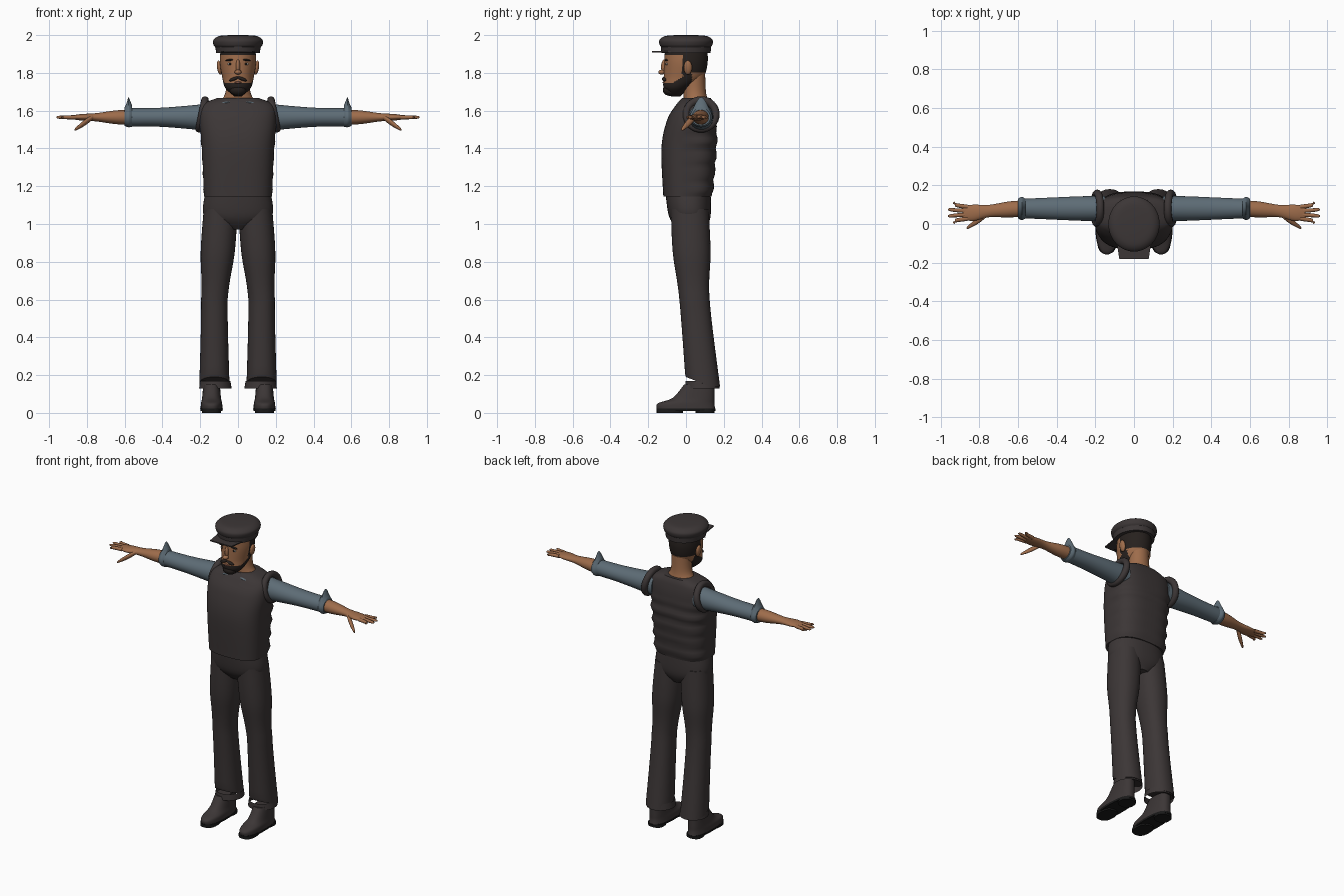
import bpy, bmesh, math
from mathutils import Matrix, Vector

cube = bpy.data.objects.get("Cube")
if cube:
    bpy.data.objects.remove(cube, do_unlink=True)


def material(name, *rgb):
    mat = bpy.data.materials.new(name)
    mat.use_nodes = True
    mat.diffuse_color = (*rgb, 1)
    bsdf = mat.node_tree.nodes["Principled BSDF"]
    bsdf.inputs["Base Color"].default_value = (*rgb, 1)
    bsdf.inputs["Roughness"].default_value = .8
    return mat


CLOTH = material("dark_cloth", .045, .037, .037)
SKIN = material("skin", .34, .15, .07)
SHIRT = material("slate_shirt", .11, .15, .18)
HAIR = material("dark_hair", .02, .015, .013)
SOLE = material("black_sole", .01, .01, .01)
WHITE = material("eye_white", .5, .47, .43)
LIP = material("lip", .22, .09, .06)

parts = []
ARM_Y, ARM_Z = .08, 1.565
ARM = (ARM_Y, ARM_Z)
SHOE_X = .14


def finish(name, bm, materials, mirror):
    bmesh.ops.recalc_face_normals(bm, faces=bm.faces)
    mesh = bpy.data.meshes.new(name)
    bm.to_mesh(mesh)
    bm.free()
    for mat in materials:
        mesh.materials.append(mat)
    ob = bpy.data.objects.new(name, mesh)
    bpy.context.collection.objects.link(ob)
    if mirror:
        ob.modifiers.new("mirror", 'MIRROR').use_mirror_merge = False
    parts.append(ob)
    return ob


def catmull_rom(a, b, c, d, t):
    return b + t / 2 * (c - a + t * (2 * a - 5 * b + 4 * c - d + t * (3 * (b - c) + d - a)))


def smooth_rings(rings, steps):
    """Insert in-between cross-sections along a smooth curve."""
    rings = [Vector((*ring, 0)[:4]) for ring in rings]
    padded = [rings[0], *rings, rings[-1]]
    result = []
    for quad in zip(padded, padded[1:], padded[2:], padded[3:]):
        result += [catmull_rom(*quad, step / steps) for step in range(steps)]
    return result + [rings[-1]]


def loft(name, rings, *materials, at=(0, 0), along_x=False, sides=48, steps=6,
         power=2, mirror=False, caps=True, warp=None):
    """Skin rings of (position, radius, radius, optional shift in y)."""
    bm = bmesh.new()
    loops = []
    for position, width, depth, shift in smooth_rings(rings, steps):
        loop = []
        for k in range(sides):
            angle = math.tau * k / sides
            c, s = math.cos(angle), math.sin(angle)
            a = at[0] + width * math.copysign(abs(c) ** (2 / power), c)
            b = at[1] + depth * math.copysign(abs(s) ** (2 / power), s)
            co = Vector((position, a + shift, b) if along_x else (a, b + shift, position))
            if warp:
                warp(co)
            loop.append(bm.verts.new(co))
        loops.append(loop)
    for low, high in zip(loops, loops[1:]):
        for k in range(sides):
            bm.faces.new((low[k - 1], low[k], high[k], high[k - 1]))
    if caps:
        bm.faces.new(loops[0])
        bm.faces.new(loops[-1])
    return finish(name, bm, materials, mirror)


def blob(name, location, size, mat, tilt=0, mirror=True):
    bm = bmesh.new()
    matrix = (Matrix.Translation(location) @ Matrix.Rotation(tilt, 4, 'Y')
              @ Matrix.Diagonal((*size, 1)))
    bmesh.ops.create_uvsphere(bm, u_segments=16, v_segments=10, radius=1, matrix=matrix)
    return finish(name, bm, [mat], mirror)


def clamp(value):
    return max(0, min(1, value))


# Trousers: seat, legs that close in at the hips with slanted hems, loose cuffs
def leg_shape(co):
    co.z += .05 * clamp(1 - co.y / .13) * clamp((.2 - co.z) / .06)
    co.x -= .07 * max(0, co.z - .6)


loft("trouser_seat", [(.97, .06, .07, .03), (1.04, .18, .11, .02), (1.18, .17, .12, .01)],
     CLOTH, power=2.3)
loft("trouser_legs", [(.14, .08, .09, .09), (.6, .07, .08, .045), (.85, .09, .1, .03),
                      (1.08, .09, .1, .02)],
     CLOTH, at=(.125, 0), power=2.2, mirror=True, warp=leg_shape, steps=10)
loft("trouser_cuffs", [(.13, .086, .092), (.17, .08, .088)], CLOTH,
     at=(.12, .086), mirror=True, caps=False)

# Shoes with soles, toe pads and heels
loft("shoe_uppers", [(.02, .058, .155), (.05, .056, .15), (.08, .05, .11, .04),
                     (.15, .044, .08, .07)],
     CLOTH, at=(SHOE_X, 0), power=2.4, mirror=True)
loft("shoe_soles", [(.01, .058, .155), (.022, .06, .157)], SOLE,
     at=(SHOE_X, 0), steps=1, power=2.4, mirror=True)
for name, y, length in (("shoe_toe_pads", -.085, .07), ("shoe_heels", .1, .05)):
    loft(name, [(0, .05, length), (.02, .05, length)], SOLE,
         at=(SHOE_X, y), steps=1, power=2.5, mirror=True)


# Padded vest with soft folds on the sides and back, and thick rolled armholes
def folds(co):
    fade = clamp((co.y + .03) * 10) * clamp((1.55 - co.z) * 10)
    amount = .005 * fade * math.sin(co.z * 75 + 5 * abs(co.x))
    co.y += amount
    co.x *= 1 + 5 * amount


loft("vest", [(1.145, .18, .13, .01), (1.4, .192, .146, .016), (1.55, .204, .13, .03),
              (1.63, .188, .1, .047), (1.667, .11, .076, .055)],
     CLOTH, sides=64, steps=10, power=2.8, warp=folds)
for side, sign in (("left", 1), ("right", -1)):
    bpy.ops.mesh.primitive_torus_add(
        major_radius=.078, minor_radius=.02, major_segments=32,
        location=(sign * .19, ARM_Y, 1.58), rotation=(0, sign * 1.37, 0))
    armhole = bpy.context.object
    armhole.name = side + "_vest_armhole"
    armhole.data.materials.append(CLOTH)
    parts.append(armhole)
blob("shirt_collar_points", (.065, -.03, 1.642), (.034, .014, .007), SHIRT, .15)


# Sleeves and rolled cuffs, each with an upstanding flap
def flap(co):
    height = max(0, (co.z - ARM_Z) / .05)
    co.z += .04 * height ** 5 * clamp(1 - abs(co.x - .58) / .03)


loft("shirt_sleeves", [(.15, .066, .073), (.28, .063, .06), (.42, .057, .05), (.58, .05, .048)],
     SHIRT, at=ARM, along_x=True, mirror=True)
loft("sleeve_cuffs", [(.56, .05, .05), (.58, .06, .053), (.6, .05, .045)],
     SHIRT, at=ARM, along_x=True, mirror=True, warp=flap)

# Forearms and palms
loft("forearms_and_palms", [(.57, .042, .04), (.65, .041, .036, -.005), (.75, .032, .022, -.013),
                            (.83, .042, .017, -.022), (.885, .034, .009, -.022)],
     SKIN, at=ARM, along_x=True, mirror=True)

# Fingers fan out from the palm, the outer ones shorter
for i, name in enumerate(("index", "middle", "ring", "little")):
    spread = i - 1.5
    tip = .965 - .013 * spread ** 2
    fan = .013 * spread
    loft(name + "_fingers", [(.86, .012, .011), (.92, .01, .01, fan / 2),
                             (tip - .01, .008, .007, fan), (tip, .003, .003, fan)],
         SKIN, at=(.058 + .02 * spread, ARM_Z), along_x=True, sides=12, mirror=True)


# Thumbs reach forward and down
def droop(co):
    co.z -= .7 * max(0, co.x - .77)


loft("thumbs", [(.765, .012, .012), (.81, .016, .016, -.03), (.855, .009, .009, -.06),
                (.865, .003, .003, -.066)],
     SKIN, at=(.045, ARM_Z), along_x=True, sides=12, mirror=True, warp=droop)

# Neck and head, with hair and beard chosen by region
loft("neck", [(1.62, .12, .07, .062), (1.69, .068, .06, .047), (1.81, .06, .056, .045)], SKIN)
head = loft("head", [(1.676, .02, .025, -.055), (1.72, .067, .068, -.05), (1.78, .084, .105, -.012),
                     (1.86, .096, .115), (1.94, .09, .11)],
            SKIN, HAIR, sides=80, steps=10)
for face in head.data.polygons:
    x, y, z = face.center
    hairline = 1.8 if y > .02 else 1.785 if y > -.02 else 1.895
    jawline = 1.745 + .7 * max(0, y + .07)
    face.material_index = int(z > hairline or (y < .03 and z < jawline))

# Face details
blob("nose_bridge", (0, -.112, 1.832), (.012, .02, .04), SKIN, mirror=False)
blob("nose_tip", (0, -.128, 1.804), (.018, .019, .013), SKIN, mirror=False)
blob("ears", (.098, .01, 1.828), (.013, .022, .038), SKIN, .15)
blob("eyes", (.042, -.101, 1.847), (.015, .006, .006), WHITE)
blob("irises", (.042, -.105, 1.847), (.006, .004, .006), HAIR)
blob("eyebrows", (.044, -.104, 1.868), (.024, .008, .005), HAIR, .12)
blob("moustache", (.022, -.114, 1.768), (.028, .013, .009), HAIR, .35)
blob("lips", (0, -.117, 1.749), (.02, .008, .006), LIP, mirror=False)
blob("beard_chin", (0, -.085, 1.71), (.045, .038, .032), HAIR, mirror=False)

# Flat cap with a band, puffed crown and thin peak
loft("cap_band", [(1.905, .116, .13), (1.95, .121, .134)], CLOTH, steps=1)
loft("cap_crown", [(1.935, .12, .13), (1.95, .13, .14), (1.975, .13, .14), (1.995, .1, .11),
                   (2, .04, .05)], CLOTH)
bm = bmesh.new()
bmesh.ops.create_cube(bm, size=1, matrix=Matrix.Translation((0, -.12, 1.912))
                      @ Matrix.Diagonal((.19, .12, .007, 1)))
for vert in bm.verts:
    if vert.co.y < -.12:
        vert.co.x *= .8
finish("cap_peak", bm, [CLOTH], False)

# Smooth shading with crisp edges
bpy.ops.object.select_all(action='DESELECT')
for ob in parts:
    ob.select_set(True)
bpy.context.view_layer.objects.active = head
bpy.ops.object.shade_smooth_by_angle(angle=math.radians(45))
